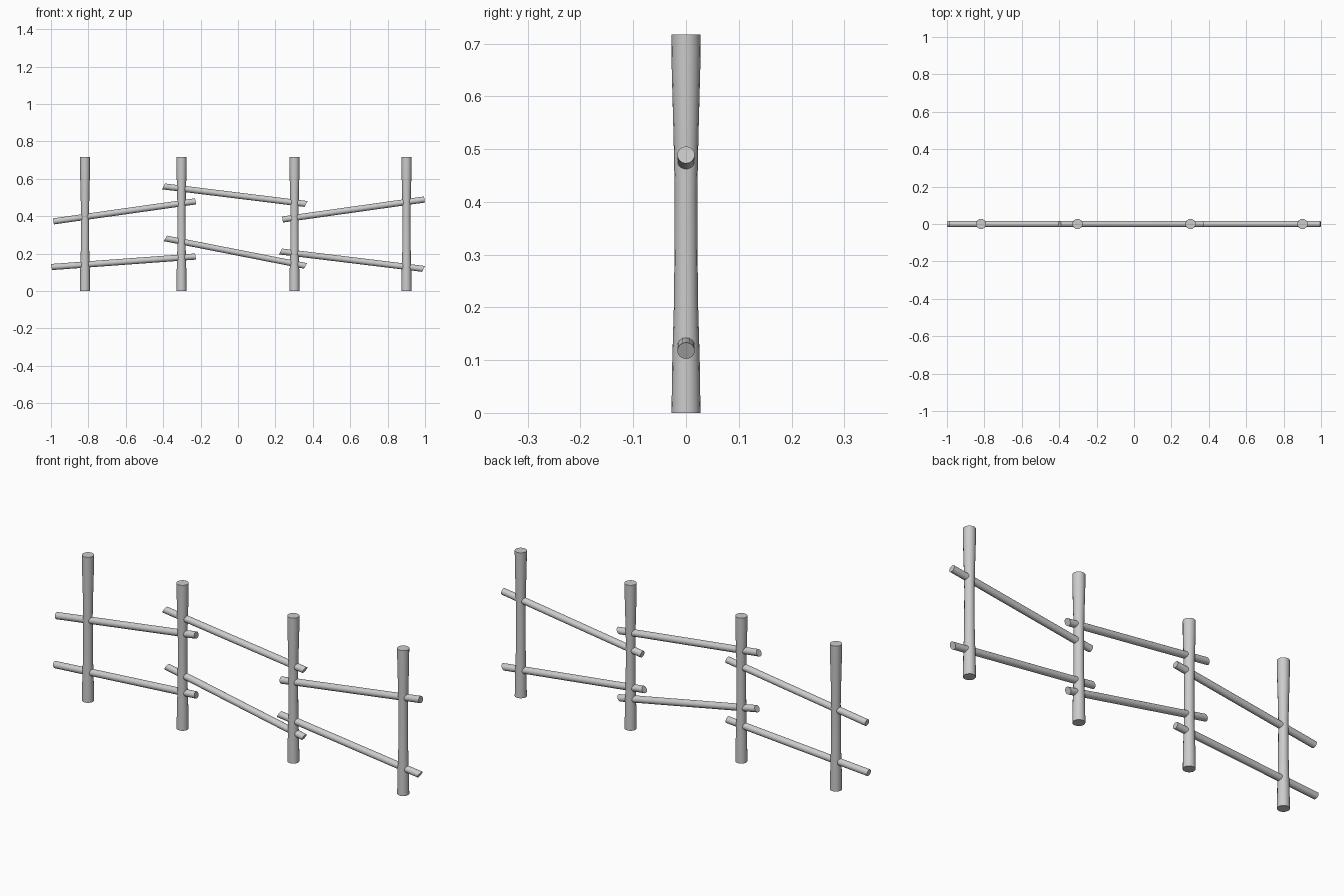
import bpy, bmesh, math
from mathutils import Vector

cube = bpy.data.objects.get("Cube")
if cube:
    bpy.data.objects.remove(cube, do_unlink=True)

SIDES = 16
grey = bpy.data.materials.new("plain grey wood")
grey.use_nodes = True
colour = (0.6, 0.6, 0.6, 1)
grey.diffuse_color = colour
grey.node_tree.nodes["Principled BSDF"].inputs["Base Color"].default_value = colour


def loft(name, rings):
    """Skin a closed tube through rings of points, with flat end caps."""
    bm = bmesh.new()
    loops = [[bm.verts.new(p) for p in ring] for ring in rings]
    for a, b in zip(loops, loops[1:]):
        for i in range(SIDES):
            j = (i + 1) % SIDES
            bm.faces.new((a[i], a[j], b[j], b[i]))
    bm.faces.new(loops[0])
    bm.faces.new(loops[-1])
    bmesh.ops.recalc_face_normals(bm, faces=bm.faces)
    mesh = bpy.data.meshes.new(name)
    bm.to_mesh(mesh)
    bm.free()
    mesh.materials.append(grey)
    obj = bpy.data.objects.new(name, mesh)
    bpy.context.collection.objects.link(obj)
    bpy.ops.object.select_all(action="DESELECT")
    obj.select_set(True)
    bpy.context.view_layer.objects.active = obj
    bpy.ops.object.shade_smooth_by_angle(angle=math.radians(40))
    return obj


angles = [2 * math.pi * i / SIDES for i in range(SIDES)]

# Upright posts, narrowed in the middle: (height, radius)
profile = [(0, .0275), (.1, .026), (.22, .0225), (.42, .0215),
           (.52, .0235), (.65, .027), (.717, .0275)]
for n, x in enumerate((-.818, -.302, .302, .901), 1):
    loft(f"post_{n}", [[Vector((x + r * math.cos(a), r * math.sin(a), z))
                        for a in angles] for z, r in profile])


# Sloping rails, with ends cut at a slant
def rail(name, x0, z0, x1, z1, r=.0165):
    slope = (z1 - z0) / (x1 - x0)
    slant = .5 if slope < 0 else -.15
    rings = []
    for x, z in ((x0, z0), (x1, z1)):
        ring = []
        for a in angles:
            up = r * math.sin(a)
            dx = slant * up
            ring.append(Vector((x + dx, r * math.cos(a), z + up + slope * dx)))
        rings.append(ring)
    loft(name, rings)


rail("right_upper_rail", -.987, .372, -.227, .479)
rail("right_lower_rail", -.997, .128, -.227, .184)
rail("middle_upper_rail", -.398, .559, .364, .465)
rail("middle_lower_rail", -.388, .281, .361, .134)
rail("left_upper_rail", .238, .382, .997, .489)
rail("left_lower_rail", .227, .211, .992, .118)
